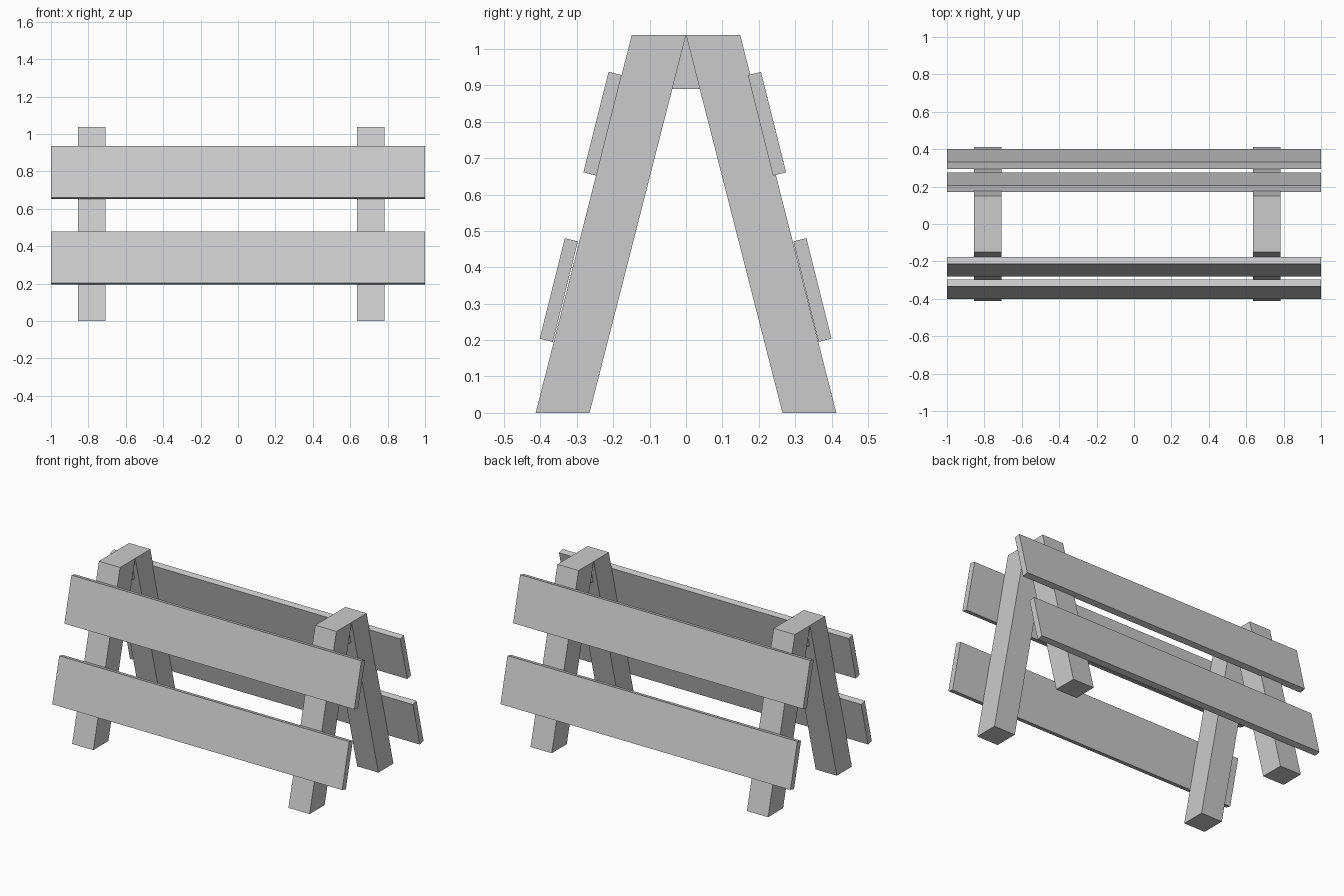
import bpy, bmesh

if "Cube" in bpy.data.objects:
    bpy.data.objects.remove(bpy.data.objects["Cube"])


def prism(name, profile, x0, x1):
    """Extrude a (y, z) profile along x."""
    bm = bmesh.new()
    face = bm.faces.new([bm.verts.new((x0, y, z)) for y, z in profile])
    ext = bmesh.ops.extrude_face_region(bm, geom=[face])["geom"]
    moved = [v for v in ext if isinstance(v, bmesh.types.BMVert)]
    bmesh.ops.translate(bm, verts=moved, vec=(x1 - x0, 0, 0))
    bmesh.ops.recalc_face_normals(bm, faces=bm.faces)
    mesh = bpy.data.meshes.new(name)
    bm.to_mesh(mesh)
    bm.free()
    ob = bpy.data.objects.new(name, mesh)
    bpy.context.collection.objects.link(ob)
    return ob


def mirrored(profile, side):
    return [(y * side, z) for y, z in profile]


TOP = 1.038
leg = [(0.265, 0), (0.413, 0), (0.149, TOP), (0, TOP)]
wedge = [(0, TOP), (-0.038, 0.89), (0.038, 0.89)]

# Two A-frames, each a pair of leaning legs with a filler wedge at the apex
for label, x0 in (("left", -0.855), ("right", 0.637)):
    x1 = x0 + 0.146
    prism(label + "_front_leg", mirrored(leg, -1), x0, x1)
    prism(label + "_back_leg", leg, x0, x1)
    prism(label + "_apex_wedge", wedge, x0 + 0.03, x1 - 0.03)

# Tilted boards: (name, side, y and z of the upper outer corner)
boards = [("front_upper_board", -1, 0.213, 0.937),
          ("front_lower_board", -1, 0.333, 0.480),
          ("back_upper_board", 1, 0.206, 0.937),
          ("back_lower_board", 1, 0.331, 0.480)]
for name, side, y, z in boards:
    section = [(y, z), (y - 0.036, z - 0.009),
               (y + 0.033, z - 0.285), (y + 0.069, z - 0.276)]
    prism(name, mirrored(section, side), -1, 1)
